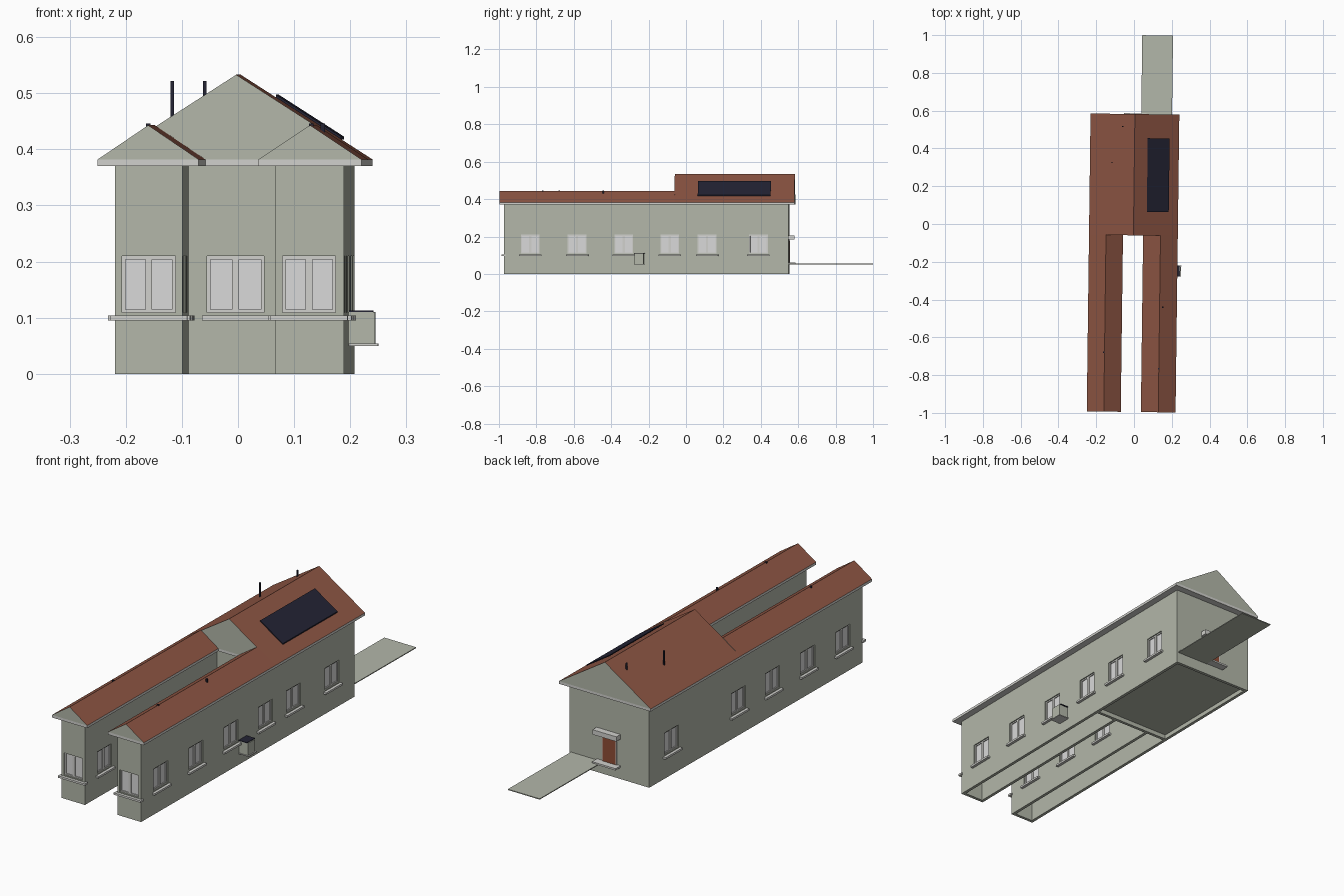
import bpy, bmesh, math
from mathutils import Matrix, Vector

if "Cube" in bpy.data.objects:
    bpy.data.objects.remove(bpy.data.objects["Cube"], do_unlink=True)

TURN = -0.0127          # the building stands slightly turned
WALL_TOP, EAVE = 0.37, 0.382
FRONT, COURT, BACK = -0.97, -0.03, 0.55
THICK = 0.014


def material(name, rgb):
    m = bpy.data.materials.new(name)
    m.use_nodes = True
    m.diffuse_color = (*rgb, 1)
    m.node_tree.nodes["Principled BSDF"].inputs["Base Color"].default_value = (*rgb, 1)
    return m


PLASTER = material("grey green plaster", (0.45, 0.475, 0.4))
TILE = material("red brown tile", (0.27, 0.092, 0.057))
TRIM = material("pale trim", (0.64, 0.64, 0.61))
GLASS = material("light window", (0.7, 0.7, 0.7))
NAVY = material("dark navy", (0.017, 0.017, 0.034))
DOOR = material("brown door", (0.28, 0.074, 0.036))


def finish(name, bm, *mats):
    mesh = bpy.data.meshes.new(name)
    bm.to_mesh(mesh)
    bm.free()
    for m in mats:
        mesh.materials.append(m)
    ob = bpy.data.objects.new(name, mesh)
    ob.rotation_euler.z = TURN
    bpy.context.collection.objects.link(ob)
    return ob


def add_box(bm, x, y, z, frame=Matrix(), index=0):
    """Box from three (low, high) ranges, placed by a frame matrix."""
    size = [b - a for a, b in (x, y, z)]
    mid = [(a + b) / 2 for a, b in (x, y, z)]
    mat = frame @ Matrix.Translation(mid) @ Matrix.Diagonal((*size, 1))
    verts = bmesh.ops.create_cube(bm, size=1, matrix=mat)["verts"]
    for f in {f for v in verts for f in v.link_faces}:
        f.material_index = index


def box(name, x, y, z, mat):
    bm = bmesh.new()
    add_box(bm, x, y, z)
    return finish(name, bm, mat)


def prism(name, profile, y0, y1, mat, top=None):
    """Extrude an x-z profile along y; faces looking upward take the top colour."""
    bm = bmesh.new()
    face = bm.faces.new([bm.verts.new((x, y0, z)) for x, z in profile])
    ext = bmesh.ops.extrude_face_region(bm, geom=[face])["geom"]
    moved = [v for v in ext if isinstance(v, bmesh.types.BMVert)]
    bmesh.ops.translate(bm, verts=moved, vec=(0, y1 - y0, 0))
    bmesh.ops.recalc_face_normals(bm, faces=bm.faces)
    if top:
        for f in bm.faces:
            f.material_index = int(f.normal.z > 0.3)
    return finish(name, bm, mat, *([top] if top else []))


# Hollow U-shaped outer walls
outline = [(-0.207, FRONT), (-0.087, FRONT), (-0.087, COURT), (0.079, COURT),
           (0.079, FRONT), (0.201, FRONT), (0.201, BACK), (-0.207, BACK)]
bm = bmesh.new()
low = [bm.verts.new((x, y, 0)) for x, y in outline]
high = [bm.verts.new((x, y, WALL_TOP + 0.004)) for x, y in outline]
for i in range(len(outline)):
    j = (i + 1) % len(outline)
    bm.faces.new((low[i], low[j], high[j], high[i]))
walls = finish("walls", bm, PLASTER)
solid = walls.modifiers.new("thickness", "SOLIDIFY")
solid.thickness, solid.offset, solid.use_even_offset = THICK, -1, True

# Window positions: x, y, facing angle, width, sill width
windows = []
for y in (-0.83, -0.58, -0.33, -0.085, 0.115, 0.39):
    windows.append((0.201, y, 90, 0.1, 0.12))
    if y != 0.115:
        windows.append((-0.207, y, -90, 0.1, 0.12))
    if y < -0.2:
        windows.append((-0.087, y, 90, 0.1, 0.12))
        windows.append((0.079, y, -90, 0.1, 0.12))
windows += [(-0.147, FRONT, 0, 0.095, 0.138), (0.139, FRONT, 0, 0.095, 0.138),
            (-0.004, COURT, 0, 0.102, 0.12)]

# Windows: cut opening, glass, casement frames, sill
cut, win = bmesh.new(), bmesh.new()
Z0, Z1 = 0.109, 0.21
for x, y, angle, width, sill in windows:
    frame = Matrix.Translation((x, y, 0)) @ Matrix.Rotation(math.radians(angle), 4, "Z")
    h = width / 2
    add_box(cut, (-h, h), (-0.03, 0.04), (Z0, Z1), frame)
    add_box(win, (-h, h), (0.009, 0.012), (Z0, Z1), frame, 1)
    for a, b in ((-h, 0), (0, h)):
        for s in ((a, a + 0.006), (b - 0.006, b)):
            add_box(win, s, (0.005, 0.009), (Z0, Z1), frame)
        for s in ((Z0, Z0 + 0.006), (Z1 - 0.006, Z1)):
            add_box(win, (a + 0.006, b - 0.006), (0.005, 0.009), s, frame)
    add_box(win, (-sill / 2, sill / 2), (-0.013, 0.008), (0.095, 0.104), frame)
finish("windows", win, TRIM, GLASS)
cutter = finish("window_cutter", cut, PLASTER)
cutter.hide_render = True
boolean = walls.modifiers.new("openings", "BOOLEAN")
boolean.object, boolean.operation, boolean.solver = cutter, "DIFFERENCE", "EXACT"
bpy.context.view_layer.objects.active = walls
for name in ("thickness", "openings"):
    bpy.ops.object.modifier_apply(modifier=name)
bpy.data.objects.remove(cutter, do_unlink=True)

# Inner floor and partitions behind the wings
box("floor", (-0.2, 0.194), (COURT + 0.005, BACK - 0.005), (0.02, 0.03), PLASTER)
box("left_partition", (-0.2, -0.09), (COURT, COURT + THICK), (0, WALL_TOP), PLASTER)
box("right_partition", (0.083, 0.194), (COURT, COURT + THICK), (0, WALL_TOP), PLASTER)

# Roofs with eave slabs: name, left, ridge, right, ridge height, front, back
for name, l, r, e, top, y0, y1 in (
        ("main", -0.2375, -0.0025, 0.2326, 0.533, -0.06, 0.582),
        ("left_wing", -0.2375, -0.1475, -0.0575, 0.443, -0.995, -0.058),
        ("right_wing", 0.049, 0.141, 0.2326, 0.443, -0.995, -0.058)):
    prism(name + "_roof", [(l, EAVE), (e, EAVE), (r, top)], y0, y1, PLASTER, TILE)
    box(name + "_eave", (l, e), (y0, y1), (WALL_TOP, EAVE), TRIM)

# Solar panel parallel to the slope
def slope(x):
    return 0.533 - (x + 0.0025) * 0.642
a, b = 0.067, 0.183
prism("solar_panel", [(a, slope(a) + 0.004), (b, slope(b) + 0.004),
                      (b, slope(b) + 0.009), (a, slope(a) + 0.009)], 0.065, 0.455, NAVY)

# Roof pipes and small wing vents
for i, (x, y, z0, z1, w) in enumerate((
        (-0.066, 0.515, 0.48, 0.522, 0.003), (-0.121, 0.325, 0.44, 0.522, 0.003),
        (-0.151, -0.68, 0.43, 0.446, 0.004), (0.157, -0.44, 0.42, 0.446, 0.004),
        (0.14, -0.765, 0.43, 0.446, 0.004))):
    box(f"roof_pipe_{i + 1}", (x - w, x + w), (y - w, y + w), (z0, z1), NAVY)

# Cellar entry box on the right wall
box("side_box", (0.199, 0.248), (-0.273, -0.223), (0.054, 0.11), PLASTER)
box("side_box_lid", (0.199, 0.244), (-0.275, -0.218), (0.11, 0.113), NAVY)
box("side_box_base", (0.199, 0.253), (-0.276, -0.216), (0.05, 0.054), TRIM)

# Back door, canopy, step and ramp
box("door_frame", (-0.042, 0.034), (BACK - 0.002, BACK + 0.003), (0.06, 0.185), TRIM)
box("door", (-0.037, 0.029), (BACK, BACK + 0.005), (0.06, 0.18), DOOR)
box("door_canopy", (-0.06, 0.062), (BACK - 0.002, BACK + 0.03), (0.183, 0.205), TRIM)
box("door_step", (-0.06, 0.06), (BACK - 0.002, BACK + 0.036), (0.053, 0.061), TRIM)
box("ramp", (0.031, 0.194), (BACK - 0.002, 1.0), (0.051, 0.055), PLASTER)
